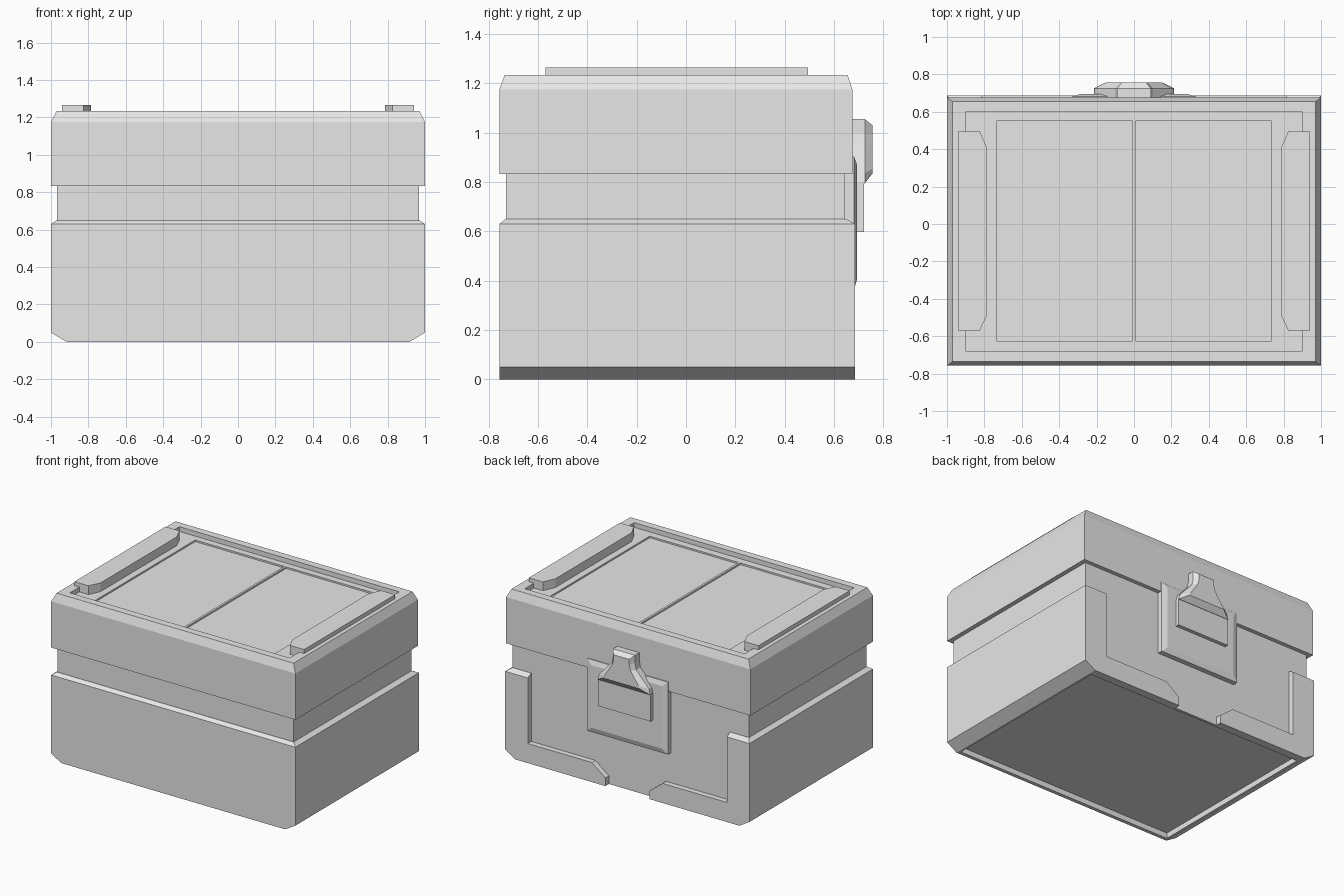
import bpy
import bmesh

cube = bpy.data.objects.get("Cube")
if cube:
    bpy.data.objects.remove(cube, do_unlink=True)

grey = bpy.data.materials.new("light_grey")
grey.use_nodes = True
grey.diffuse_color = (0.8, 0.8, 0.8, 1)
grey.node_tree.nodes["Principled BSDF"].inputs["Base Color"].default_value = (0.8, 0.8, 0.8, 1)


def loft(name, rings):
    """Skin a stack of matching point rings and cap both ends."""
    bm = bmesh.new()
    loops = [[bm.verts.new(p) for p in ring] for ring in rings]
    n = len(loops[0])
    for a, b in zip(loops, loops[1:]):
        for i in range(n):
            j = (i + 1) % n
            bm.faces.new((a[i], a[j], b[j], b[i]))
    bm.faces.new(loops[0][::-1])
    bm.faces.new(loops[-1])
    bmesh.ops.recalc_face_normals(bm, faces=bm.faces[:])
    mesh = bpy.data.meshes.new(name)
    bm.to_mesh(mesh)
    bm.free()
    mesh.materials.append(grey)
    obj = bpy.data.objects.new(name, mesh)
    bpy.context.collection.objects.link(obj)
    return obj


def rect(x, y0, y1, z):
    """Horizontal rectangle, symmetric in x."""
    return [(-x, y0, z), (x, y0, z), (x, y1, z), (-x, y1, z)]


def outline(half, y):
    """Upright outline at depth y from its +x half, listed bottom to top."""
    return [(x, y, z) for x, z in half] + [(-x, y, z) for x, z in reversed(half)]


# Lower shell with recessed underside, chamfered base sides and sloped lip
shell = loft("lower_shell", [
    rect(0.90, -0.73, 0.625, 0.04), rect(0.90, -0.73, 0.625, 0.0),
    rect(0.917, -0.757, 0.686, 0.0), rect(1.0, -0.757, 0.686, 0.05),
    rect(1.0, -0.757, 0.686, 0.63), rect(0.97, -0.732, 0.65, 0.65)])

# Open the back of the shell, leaving an L-shaped bracket at each side
cut = [(0.18, -0.1), (0.18, 0.06), (0.29, 0.145), (0.815, 0.145), (0.815, 0.9)]
cutter = loft("back_cutter", [outline(cut, 0.645), outline(cut, 0.8)])
cutter.hide_render = True
mod = shell.modifiers.new("back_opening", 'BOOLEAN')
mod.operation = 'DIFFERENCE'
mod.solver = 'EXACT'
mod.object = cutter
bpy.context.view_layer.objects.active = shell
bpy.ops.object.modifier_apply(modifier=mod.name)
bpy.data.objects.remove(cutter, do_unlink=True)

# Narrow waist between shell and lid
loft("waist", [rect(0.967, -0.73, 0.645, 0.65), rect(0.967, -0.73, 0.645, 0.84)])

# Lid with chamfered rim, recessed top and sunken centre panel
loft("lid", [
    rect(1.0, -0.757, 0.675, 0.833), rect(1.0, -0.757, 0.675, 1.175),
    rect(0.97, -0.735, 0.655, 1.235), rect(0.90, -0.68, 0.60, 1.235),
    rect(0.90, -0.68, 0.60, 1.20), rect(0.735, -0.625, 0.55, 1.20),
    rect(0.735, -0.625, 0.55, 1.188)])
loft("panel_divider", [rect(0.008, -0.625, 0.55, 1.188), rect(0.008, -0.625, 0.55, 1.20)])

# Side grips on the lid
grip = [(0.94, -0.57), (0.94, 0.495), (0.825, 0.495),
        (0.785, 0.405), (0.785, -0.485), (0.825, -0.57)]
for side, label in ((1, "left"), (-1, "right")):
    loft(label + "_grip", [[(side * x, y, z) for x, y in grip] for z in (1.20, 1.265)])

# Bevelled backing plate for the latch
base = [(0.33, 0.368), (0.33, 0.903)]
face = [(0.29, 0.405), (0.29, 0.868)]
loft("latch_plate", [outline(base, 0.645), outline(base, 0.682), outline(face, 0.694)])

# Latch: flat lower tongue and tapered, chamfered hook
tongue = [(0.215, 0.597), (0.215, 0.80)]
loft("latch_tongue", [outline(tongue, 0.66), outline(tongue, 0.722)])
hook = [(0.215, 0.795), (0.205, 0.835), (0.10, 0.95), (0.09, 1.0), (0.09, 1.055)]
front = [(0.15, 0.835), (0.14, 0.855), (0.075, 0.95), (0.065, 0.99), (0.065, 1.03)]
loft("latch_hook", [outline(hook, 0.66), outline(hook, 0.725), outline(front, 0.757)])
